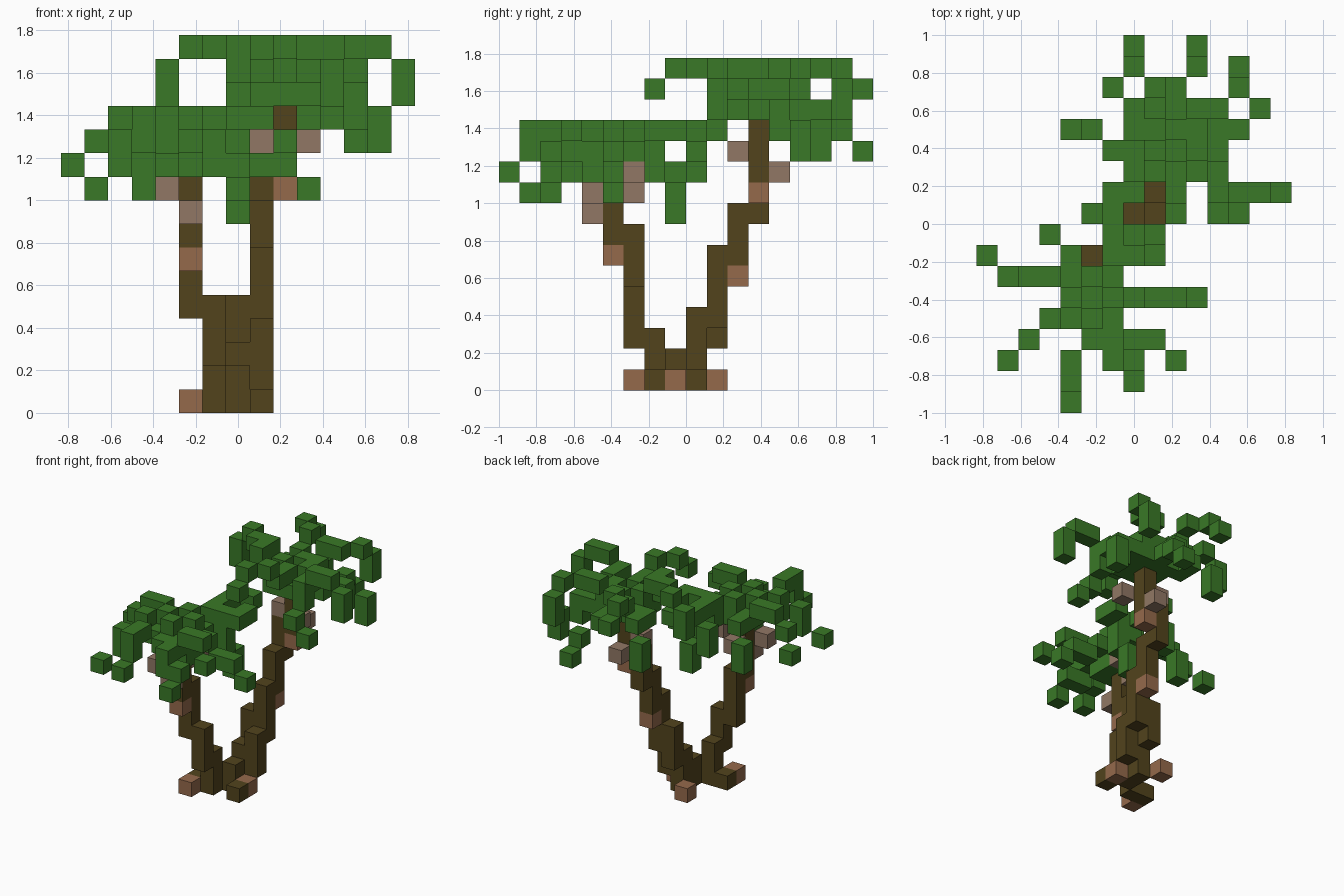
import bpy
import bmesh
from mathutils import Vector

if "Cube" in bpy.data.objects:
    bpy.data.objects.remove(bpy.data.objects["Cube"])

CELL = 2 / 18
ORIGIN = Vector((-7.5, -9, 0))
STEP = {"e": Vector((1, 0, 0)), "w": Vector((-1, 0, 0)),
        "n": Vector((0, 1, 0)), "s": Vector((0, -1, 0)),
        "u": Vector((0, 0, 1)), "d": Vector((0, 0, -1))}


def material(name, colour):
    mat = bpy.data.materials.new(name)
    mat.use_nodes = True
    mat.diffuse_color = (*colour, 1)
    bsdf = mat.node_tree.nodes["Principled BSDF"]
    bsdf.inputs["Base Color"].default_value = (*colour, 1)
    bsdf.inputs["Roughness"].default_value = 0.9
    return mat


LEAF = material("leaf green", (0.041, 0.19, 0.02))
BARK = material("dark bark", (0.084, 0.057, 0.012))
KNOB = material("warm brown", (0.3, 0.143, 0.071))
HUSK = material("pale husk", (0.285, 0.187, 0.13))


def walk(start, moves=""):
    """Cells met from a start cell; each word is one combined compass step."""
    here = Vector(start)
    cells = {tuple(here)}
    for word in moves.split():
        for letter in word:
            here = here + STEP[letter]
        cells.add(tuple(here))
    return cells


def block(name, cells, mat):
    """Cubes joined into one part, with only the outer faces kept."""
    bm = bmesh.new()
    for cell in sorted(cells):
        centre = Vector(cell) + ORIGIN + Vector((0.5, 0.5, 0.5))
        for normal in STEP.values():
            if tuple(Vector(cell) + normal) in cells:
                continue
            side = Vector((normal.y, normal.z, normal.x))
            other = normal.cross(side)
            corners = (side + other, other - side, -side - other, side - other)
            bm.faces.new([bm.verts.new((centre + (normal + c) / 2) * CELL)
                          for c in corners])
    mesh = bpy.data.meshes.new(name)
    bm.to_mesh(mesh)
    bm.free()
    mesh.materials.append(mat)
    obj = bpy.data.objects.new(name, mesh)
    bpy.context.collection.objects.link(obj)


def crown(name, heart, fronds):
    """A three by three heart, raised at its four arms, with drooping fronds."""
    hub = Vector(heart)
    cells = set()
    for row in ("", "n", "s"):
        for col in ("", "e", "w"):
            cells |= walk(heart, row + col)
    for arm in "ensw":
        cells |= walk(hub + STEP[arm], "u")
    for root, moves in fronds:
        start = hub.copy()
        for letter in root:
            start = start + STEP[letter]
        cells |= walk(start, moves)
    block(name, cells, LEAF)


# Trunks and roots
block("front_trunk", walk((6, 7, 0), "u u s u u w u u u s u u u"), BARK)
block("back_trunk", walk((7, 9, 0), "u u n u u e u u n u u n u u e u u")
      | walk((8, 9, 1), "u u n"), BARK)
block("root_base", walk((5, 7, 0)) | walk((7, 8, 0), "u")
      | walk((8, 7, 0)), BARK)

# Knobs on the bark
knobs = set()
for spot in ((5, 6, 0), (8, 8, 0), (6, 10, 0), (5, 5, 6), (8, 11, 5), (9, 12, 9)):
    knobs |= walk(spot)
block("bark_knobs", knobs, KNOB)

# Husks under the crowns
husks = set()
for spot in ((5, 4, 8), (4, 4, 9), (5, 6, 9), (6, 6, 10),
             (9, 13, 10), (8, 12, 11), (10, 11, 11)):
    husks |= walk(spot)
block("crown_husks", husks, HUSK)

# Lower crown over the front trunk
crown("lower_crown", (5, 5, 11), [
    ("e", "e ed e ed"),
    ("es", "s eu e esd"),
    ("es", "s s d e sd"),
    ("s", "s wsu s d sd"),
    ("ws", "w u wsd d wsd"),
    ("wn", "wu w wd wnd"),
    ("wn", "n wnd d"),
    ("en", "n u n n n e"),
    ("en", "nu n n wd d"),
    ("en", "eun e"),
    ("en", "en d nd d"),
    ("en", "neu ne"),
    ("s", "d e n"),
])

# Upper crown over the back trunk
crown("upper_crown", (9, 12, 13), [
    ("wn", "nu nu wn nd"),
    ("wn", "nw wnd d"),
    ("n", "n n end nd"),
    ("en", "u nu e en nd d"),
    ("en", "e e d en d"),
    ("e", "e"),
    ("es", "eu s eu e ed d"),
    ("es", "eu sd sd ed"),
    ("s", "su su ws sd"),
    ("w", "u wu w wn wd d"),
    ("ws", "wu u"),
    ("wn", "w"),
])
